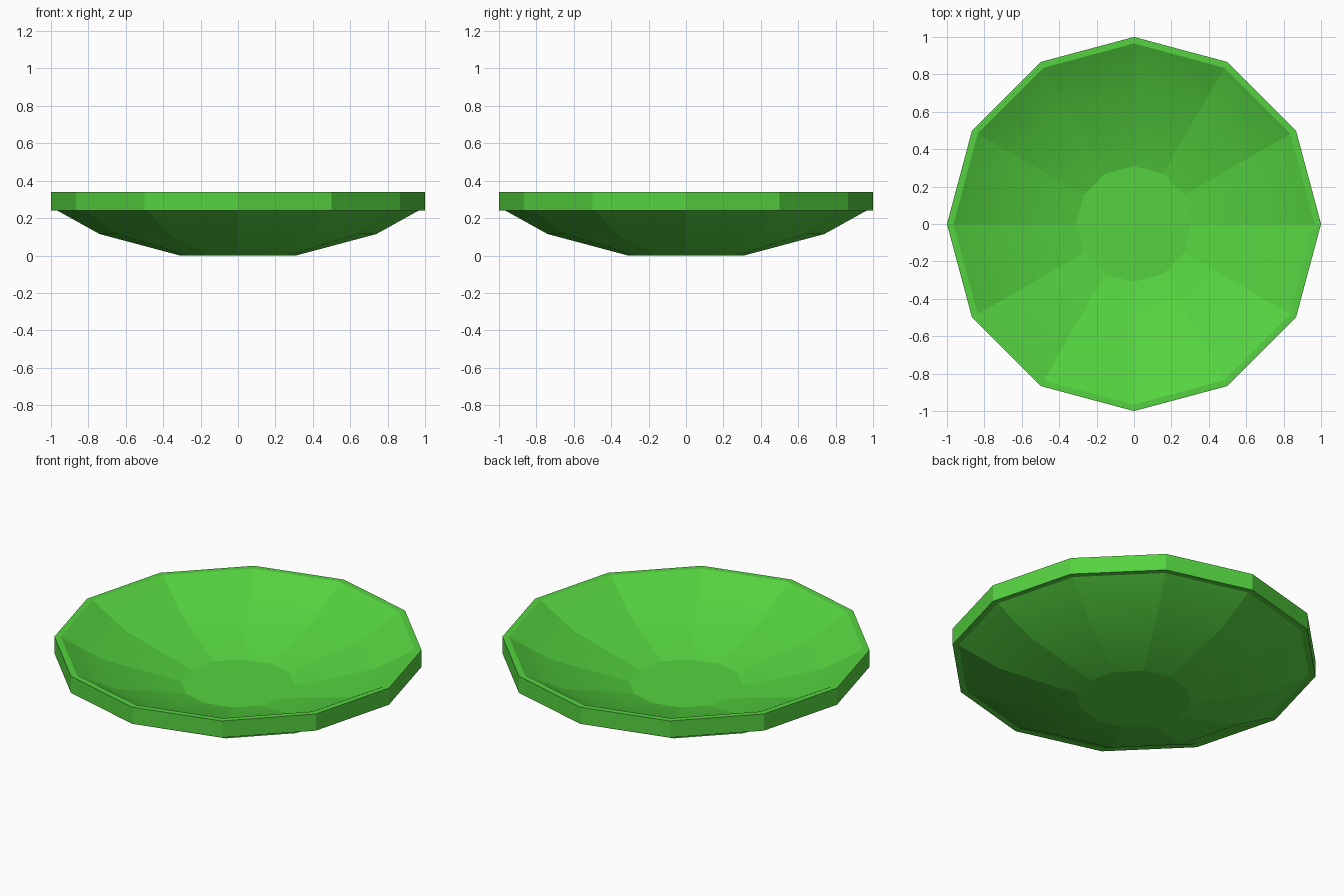
import bpy, bmesh
from math import cos, sin, tau

if "Cube" in bpy.data.objects:
    bpy.data.objects.remove(bpy.data.objects["Cube"])

SIDES = 12
# Closed cross-section (radius, height): underside, rim band, inside
PROFILE = [(0.31, 0.0), (0.74, 0.115), (0.965, 0.24), (1.0, 0.24),
           (1.0, 0.34), (0.965, 0.34), (0.74, 0.215), (0.31, 0.10)]
SOFT_RINGS = (1, 6)   # gentle bends in the wall stay smooth

# Bowl: sweep the cross-section around twelve sides
bm = bmesh.new()
rings = [[bm.verts.new((r * cos(tau * i / SIDES), r * sin(tau * i / SIDES), z))
          for i in range(SIDES)] for r, z in PROFILE]
for a, b in zip(rings, rings[1:]):
    for i in range(SIDES):
        j = (i + 1) % SIDES
        bm.faces.new((a[i], a[j], b[j], b[i]))

# Flat foot and inner floor
bm.faces.new(rings[0][::-1])
bm.faces.new(rings[-1])
bmesh.ops.recalc_face_normals(bm, faces=bm.faces)

# Crisp facets, smooth only along the curve of the wall
for f in bm.faces:
    f.smooth = True
for e in bm.edges:
    e.smooth = False
for k in SOFT_RINGS:
    for i in range(SIDES):
        bm.edges.get((rings[k][i], rings[k][(i + 1) % SIDES])).smooth = True

mesh = bpy.data.meshes.new("bowl")
bm.to_mesh(mesh)
bm.free()
bowl = bpy.data.objects.new("bowl", mesh)
bpy.context.collection.objects.link(bowl)

# Green finish
green = bpy.data.materials.new("green")
green.diffuse_color = (0.09, 0.65, 0.05, 1)
green.use_nodes = True
green.node_tree.nodes["Principled BSDF"].inputs["Base Color"].default_value = green.diffuse_color
mesh.materials.append(green)
